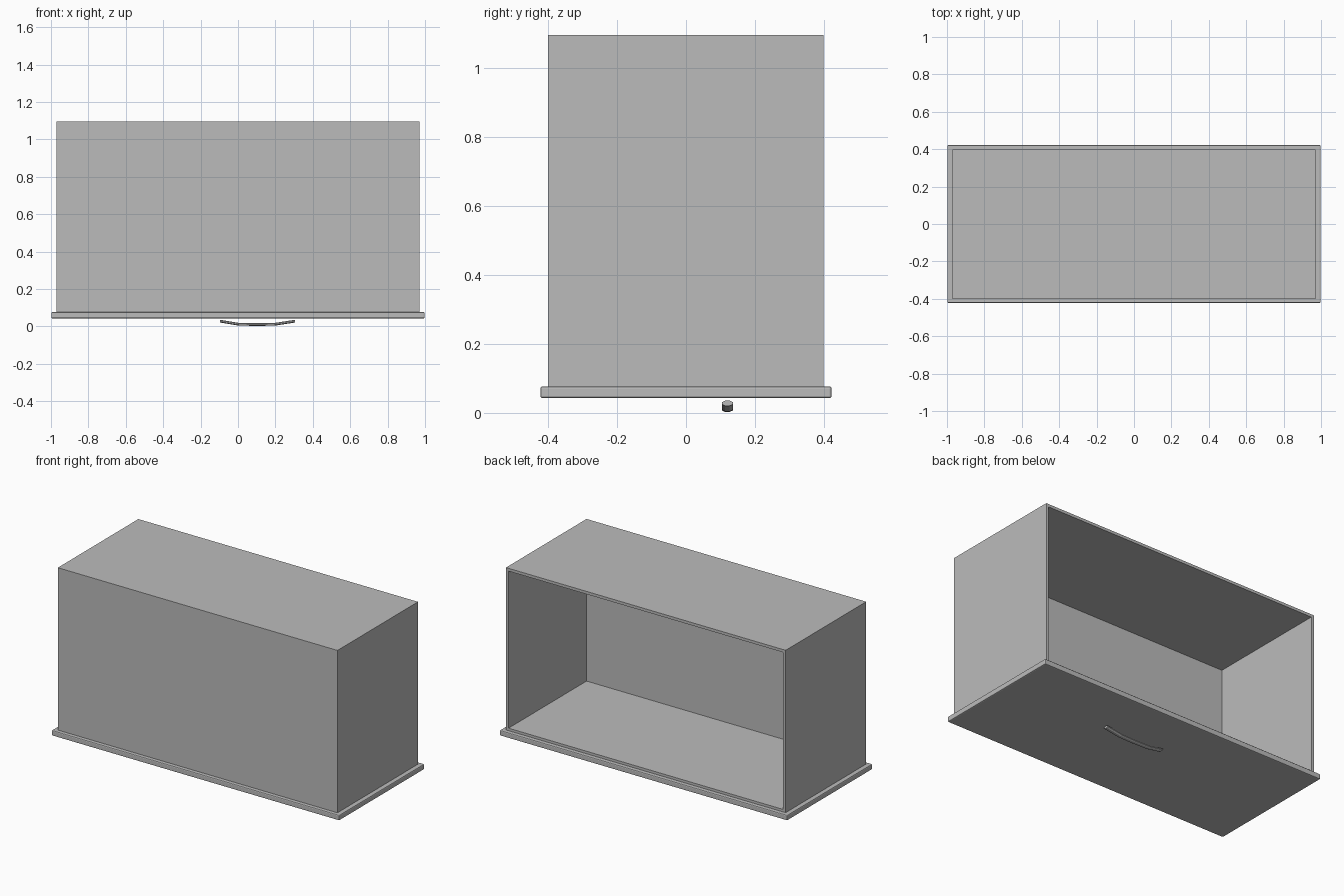
import bpy, bmesh, math
from mathutils import Vector

cube = bpy.data.objects.get("Cube")
if cube:
    bpy.data.objects.remove(cube, do_unlink=True)

# Single grey finish
grey = bpy.data.materials.new("plain grey")
grey.use_nodes = True
colour = (0.5, 0.5, 0.5, 1)
grey.diffuse_color = colour
grey.node_tree.nodes["Principled BSDF"].inputs["Base Color"].default_value = colour


def add_object(name, bm):
    bmesh.ops.recalc_face_normals(bm, faces=bm.faces)
    mesh = bpy.data.meshes.new(name)
    bm.to_mesh(mesh)
    bm.free()
    mesh.materials.append(grey)
    obj = bpy.data.objects.new(name, mesh)
    bpy.context.collection.objects.link(obj)
    return obj


def box(bm, low, high):
    low, high = Vector(low), Vector(high)
    verts = bmesh.ops.create_cube(bm, size=1)["verts"]
    for v in verts:
        v.co = (low + high) / 2 + v.co * (high - low)
    return verts


# Drawer body: a closed box whose +y face is inset to a rim and sunk inwards
WALL = 0.025
bm = bmesh.new()
box(bm, (-0.97, -0.4, 0.075), (0.97, 0.398, 1.095))
bm.faces.ensure_lookup_table()
opening = max(bm.faces, key=lambda f: f.calc_center_median().y)
bmesh.ops.inset_region(bm, faces=[opening], thickness=WALL)
sunk = bmesh.ops.extrude_discrete_faces(bm, faces=[opening])["faces"][0]
for v in sunk.verts:
    v.co.y = -0.4 + WALL
add_object("drawer_body", bm)

# Front panel: wider slab with softened edges
bm = bmesh.new()
box(bm, (-0.998, -0.422, 0.043), (0.998, 0.422, 0.077))
panel = add_object("drawer_front_panel", bm)
bevel = panel.modifiers.new("edge softening", "BEVEL")
bevel.width = 0.006
bevel.segments = 2

# Handle: a flattened eight-sided bar bowed away from the panel
path = [(-0.095, 0.028), (0.0, 0.012), (0.105, 0.008), (0.2, 0.012), (0.305, 0.028)]
path[2] = (0.105, 0.010)
SIDES = 8
bm = bmesh.new()
rings = []
for x, z in path:
    ring = []
    for i in range(SIDES):
        a = math.tau * (i + 0.5) / SIDES
        ring.append(bm.verts.new((x, 0.12 + 0.017 * math.cos(a), z + 0.008 * math.sin(a))))
    rings.append(ring)
for a, b in zip(rings, rings[1:]):
    for i in range(SIDES):
        j = (i + 1) % SIDES
        bm.faces.new((a[i], a[j], b[j], b[i]))
bm.faces.new(rings[0])
bm.faces.new(rings[-1])
add_object("handle", bm)
